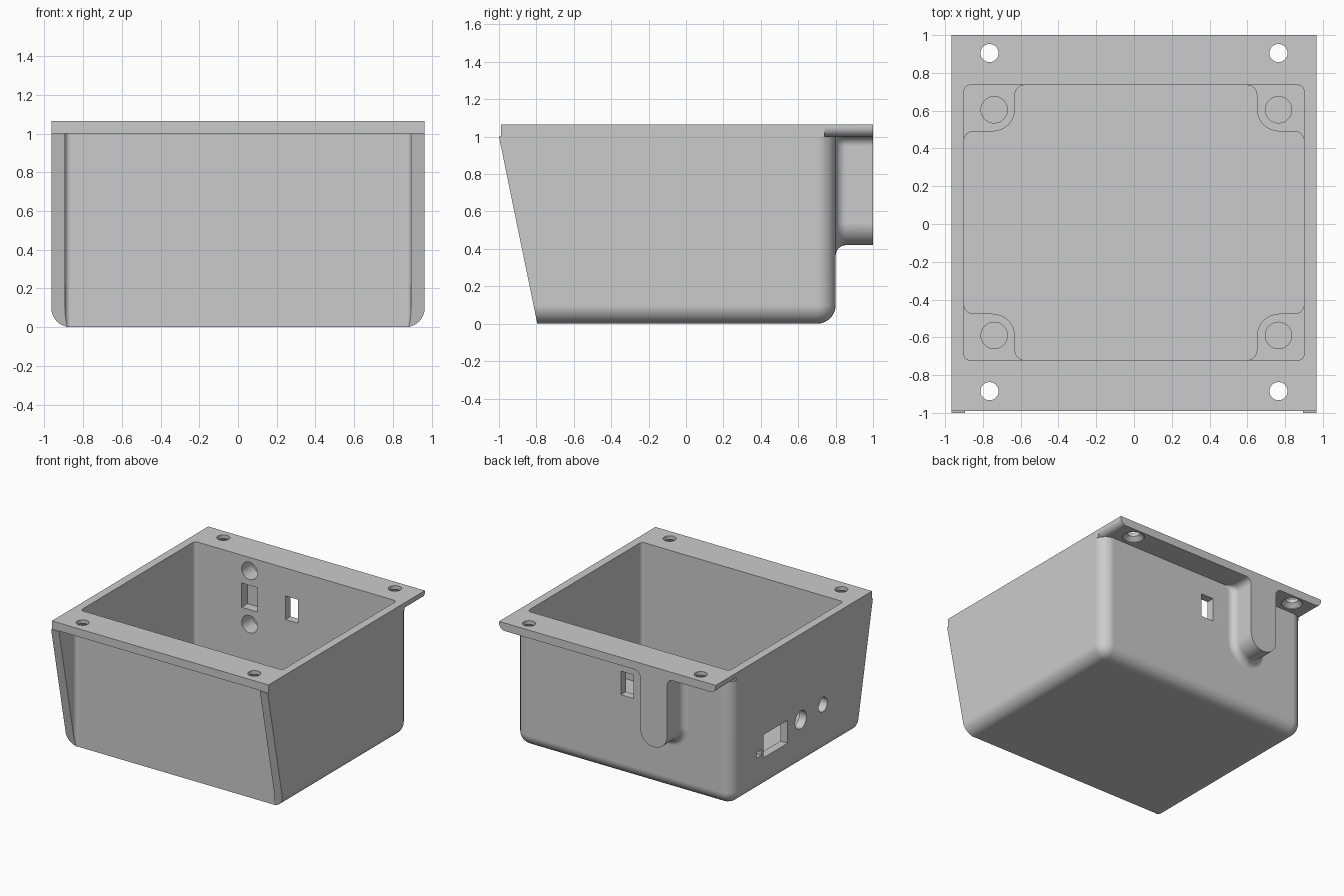
import bpy, bmesh, math
from mathutils import Vector

if "Cube" in bpy.data.objects:
    bpy.data.objects.remove(bpy.data.objects["Cube"])

grey = bpy.data.materials.new("plain grey")
grey.diffuse_color = (0.6, 0.6, 0.6, 1)
grey.use_nodes = True
grey.node_tree.nodes["Principled BSDF"].inputs["Base Color"].default_value = grey.diffuse_color


def finish(name, bm):
    bmesh.ops.recalc_face_normals(bm, faces=bm.faces)
    me = bpy.data.meshes.new(name)
    bm.to_mesh(me)
    bm.free()
    me.materials.append(grey)
    ob = bpy.data.objects.new(name, me)
    bpy.context.collection.objects.link(ob)
    return ob


def rounded(corners, seg=8):
    """Polygon of (u, v, radius) corners with each corner replaced by an arc."""
    out = []
    n = len(corners)
    for i, (u, v, r) in enumerate(corners):
        p = Vector((u, v))
        if r == 0:
            out.append(p)
            continue
        a = (Vector(corners[i - 1][:2]) - p).normalized()
        b = (Vector(corners[(i + 1) % n][:2]) - p).normalized()
        half = math.acos(max(-1, min(1, a.dot(b)))) / 2
        c = p + (a + b).normalized() * (r / math.sin(half))
        s = p + a * (r / math.tan(half)) - c
        e = p + b * (r / math.tan(half)) - c
        start = math.atan2(s.y, s.x)
        sweep = math.atan2(e.y, e.x) - start
        sweep = (sweep + math.pi) % (2 * math.pi) - math.pi
        for k in range(seg + 1):
            t = start + sweep * k / seg
            out.append(c + Vector((math.cos(t), math.sin(t))) * r)
    return out


def loft(name, rings, axis):
    """Closed solid through (outline, position along axis) rings."""
    place = {'x': lambda u, v, t: (t, u, v),
             'y': lambda u, v, t: (u, t, v),
             'z': lambda u, v, t: (u, v, t)}[axis]
    bm = bmesh.new()
    loops = [[bm.verts.new(place(p[0], p[1], t)) for p in o] for o, t in rings]
    for a, b in zip(loops, loops[1:]):
        for i in range(len(a)):
            j = (i + 1) % len(a)
            bm.faces.new((a[i], a[j], b[j], b[i]))
    bm.faces.new(loops[0][::-1])
    bm.faces.new(loops[-1])
    return finish(name, bm)


def prism(name, outline, axis, a, b):
    return loft(name, [(outline, a), (outline, b)], axis)


def rect(u0, u1, v0, v1, r=0):
    return rounded([(u0, v0, r), (u1, v0, r), (u1, v1, r), (u0, v1, r)])


def circle(u, v, r, n=32):
    return [(u + r * math.cos(2 * math.pi * k / n),
             v + r * math.sin(2 * math.pi * k / n)) for k in range(n)]


def combine(base, tool, op):
    m = base.modifiers.new(op.lower(), 'BOOLEAN')
    m.operation, m.solver, m.object = op, 'EXACT', tool
    bpy.context.view_layer.objects.active = base
    bpy.ops.object.modifier_apply(modifier=m.name)
    bpy.data.objects.remove(tool)


W = 0.965           # half width
BACK = 0.8          # outer back wall

# Housing block with a sloping front, rounded at the bottom and back
box = prism("enclosure", [(-1, 1), (-0.795, 0), (BACK, 0), (BACK, 1)], 'x', -W, W)
bm = bmesh.new()
bm.from_mesh(box.data)
soft = []
for e in bm.edges:
    a, b = (v.co for v in e.verts)
    mid = (a + b) / 2
    upright_back = mid.y > 0.79 and abs(a.z - b.z) > 0.5
    low_back_or_side = mid.z < 0.01 and mid.y > -0.5
    if upright_back or low_back_or_side:
        soft.append(e)
bmesh.ops.bevel(bm, geom=soft, offset=0.1, segments=8, profile=0.5, affect='EDGES')
bm.to_mesh(box.data)
bm.free()

# Open front recess between the two tapered cheeks
combine(box, prism("front_recess", rounded([(-0.895, -1.2, 0), (0.895, -1.2, 0),
        (0.895, -0.79, 0.03), (-0.895, -0.79, 0.03)]), 'z', -0.2, 1.2), 'DIFFERENCE')

# Top flange and its back overhang with rounded lower sides
combine(box, prism("flange", rect(-W, W, -0.99, 0.74), 'z', 1.0, 1.065), 'UNION')
combine(box, prism("back_overhang", rounded([(-W, 1.065, 0), (-W, 1, 0.05),
        (W, 1, 0.05), (W, 1.065, 0)]), 'y', 0.73, 1.0), 'UNION')

# Connector column on the back, flared into the wall and the flange
CX, F = -0.412, 0.055


def column_outline(o):
    r, z0 = 0.12 + o, 0.42 - o
    return rounded([(CX - r - 0.1, 1.03, 0), (CX - r - 0.1, 1, 0), (CX - r, 1, 0.05),
                    (CX - r, z0, r * 0.999), (CX + r, z0, r * 0.999),
                    (CX + r, 1, 0.05), (CX + r + 0.1, 1, 0), (CX + r + 0.1, 1.03, 0)])


rings = [(column_outline(F), 0.76)]
for k in range(7):
    a = math.pi / 2 * k / 6
    rings.append((column_outline(F * (1 - math.sin(a))), BACK + F * (1 - math.cos(a))))
rings.append((column_outline(0), 1.0))
combine(box, loft("connector_column", rings, 'y'), 'UNION')

# Main cavity, then the lower part that leaves four corner posts standing
combine(box, prism("cavity", rect(-0.9, 0.9, -0.72, 0.735, 0.03), 'z', 0.2, 1.3), 'DIFFERENCE')
x0, x1, y0, y1 = -0.63, 0.65, -0.475, 0.49
f, p = 0.05, 0.12
floor = rounded([(x0, -0.72, f), (x1, -0.72, f), (x1, y0, p), (0.9, y0, f),
                 (0.9, y1, f), (x1, y1, p), (x1, 0.735, f), (x0, 0.735, f),
                 (x0, y1, p), (-0.9, y1, f), (-0.9, y0, f), (x0, y0, p)])
combine(box, prism("lower_cavity", floor, 'z', 0.065, 0.25), 'DIFFERENCE')

# Post holes and countersunk flange holes
for x in (-0.74, 0.765):
    for y in (-0.59, 0.605):
        combine(box, prism("post_hole", circle(x, y, 0.07), 'z', 0.08, 0.3), 'DIFFERENCE')
for x in (-0.765, 0.765):
    for y in (-0.885, 0.905):
        hole = [(circle(x, y, 0.08), 0.99), (circle(x, y, 0.08), 1.005),
                (circle(x, y, 0.048), 1.035), (circle(x, y, 0.048), 1.2)]
        combine(box, loft("flange_hole", hole, 'z'), 'DIFFERENCE')

# Back wall: window, connector pocket and two blind screw holes
combine(box, prism("back_window", rect(-0.093, 0.02, 0.65, 0.84), 'y', 0.65, 0.9), 'DIFFERENCE')
combine(box, prism("connector_pocket", rect(CX - 0.07, CX + 0.07, 0.645, 0.84),
                   'y', 0.65, 0.81), 'DIFFERENCE')
for z in (0.957, 0.527):
    combine(box, prism("screw_hole", circle(CX, z, 0.07), 'y', 0.65, 0.87), 'DIFFERENCE')

# Left wall ports
ports = [rect(0.085, 0.39, 0.25, 0.435), rect(0.42, 0.48, 0.28, 0.325),
         circle(-0.083, 0.375, 0.072), circle(-0.363, 0.39, 0.058)]
for shape in ports:
    combine(box, prism("side_port", shape, 'x', -1.1, -0.85), 'DIFFERENCE')

# Smooth fillets with crisp edges
bpy.ops.object.select_all(action='DESELECT')
box.select_set(True)
bpy.context.view_layer.objects.active = box
bpy.ops.object.shade_smooth_by_angle(angle=math.radians(30))
wn = box.modifiers.new("weighted_normals", 'WEIGHTED_NORMAL')
wn.keep_sharp = True
